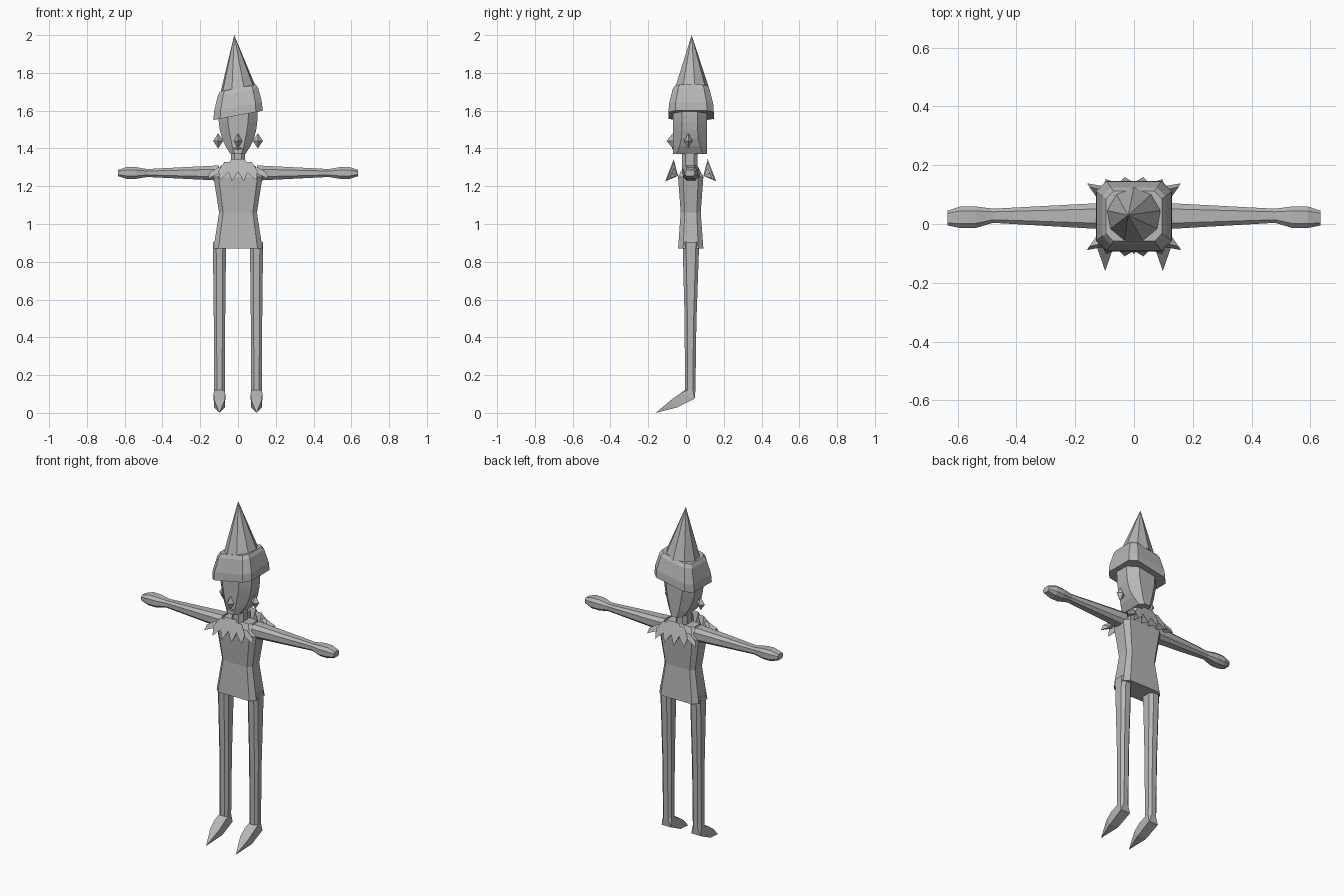
import bpy, bmesh
from mathutils import Vector

default_cube = bpy.data.objects.get("Cube")
if default_cube:
    bpy.data.objects.remove(default_cube, do_unlink=True)

grey = (.47, .47, .47, 1)
material = bpy.data.materials.new("plain grey")
material.use_nodes = True
material.diffuse_color = grey
material.node_tree.nodes["Principled BSDF"].inputs["Base Color"].default_value = grey


def finish(bm, name, paired=False):
    """Turn a bmesh into a named object, with a mirrored twin if paired."""
    bmesh.ops.recalc_face_normals(bm, faces=bm.faces)
    mesh = bpy.data.meshes.new(name)
    bm.to_mesh(mesh)
    bm.free()
    mesh.materials.append(material)
    obj = bpy.data.objects.new(name, mesh)
    bpy.context.collection.objects.link(obj)
    if paired:
        mirror = obj.modifiers.new("other side", "MIRROR")
        mirror.use_mirror_merge = False
    return obj


def ring(centre, across, along, cut=.25):
    """Rectangle with cut corners, spanned by two half-size vectors."""
    centre, across, along = Vector(centre), Vector(across), Vector(along)
    corner = 2 * cut * min(across.length, along.length)
    in_across = across - across.normalized() * corner
    in_along = along - along.normalized() * corner
    return [centre + offset for offset in (
        across - in_along, across + in_along, in_across + along, along - in_across,
        in_along - across, -across - in_along, -in_across - along, in_across - along)]


def level(z, width, y, depth, cut=.25, x=0, tilt=0):
    """Ring lying flat, or tilted sideways."""
    return ring((x, y, z), (width, 0, width * tilt), (0, depth, 0), cut)


def loft(name, rings, paired=False):
    """Skin a row of rings and close both ends."""
    bm = bmesh.new()
    loops = [[bm.verts.new(point) for point in points] for points in rings]
    for low, high in zip(loops, loops[1:]):
        for i in range(len(low)):
            bm.faces.new((low[i - 1], low[i], high[i], high[i - 1]))
    bm.faces.new(loops[0])
    bm.faces.new(loops[-1])
    return finish(bm, name, paired)


def hull(name, points, paired=False):
    """Wrap points in a flat-faced solid."""
    bm = bmesh.new()
    for point in points:
        bm.verts.new(point)
    bmesh.ops.convex_hull(bm, input=bm.verts)
    return finish(bm, name, paired)


def gem(name, centre, radii, paired=False):
    """Eight-faced solid with its points on the axes."""
    points = []
    for axis, radius in enumerate(radii):
        for sign in (-1, 1):
            point = Vector(centre)
            point[axis] += sign * radius
            points.append(point)
    return hull(name, points, paired)


# Tunic: narrow at the waist, flaring evenly to hem and chest
waist, middle = 1.06, .025
flare = [level(waist + .19 * t, .1 + .03 * abs(t), middle, .053 + .014 * abs(t), .2)
         for t in (-1, -.8, 0, .8, 1)]
shoulders = level(1.31, .09, middle, .035, .2)
loft("tunic", flare + [shoulders])
loft("neck", [level(z, .037, .02, .04) for z in (1.25, 1.4)])

# Head: the jaw curves in towards the chin, the back stays straight
chin, head_height, head_middle, steps = 1.37, .25, .02, 6
head_rings = []
for step in range(steps + 1):
    rise = step / steps
    width = .104 - .065 * (1 - rise) ** 3
    head_rings.append(level(chin + head_height * rise, width, head_middle, .09, .27))
loft("head", head_rings)
gem("nose", (0, -.07, 1.44), (.022, .033, .04))
gem("mouth", (0, -.07, 1.4), (.03, .005, .005))
gem("ears", (.105, .012, 1.44), (.027, .022, .04), paired=True)

# Tilted hat: an angular brim under a leaning cone
tilt = .19
loft("hat_brim", [level(z, width, .027, width - .01, .15, tilt=tilt)
                  for z, width in ((1.575, .13), (1.62, .127), (1.7, .107), (1.72, .095))])
bm = bmesh.new()
bmesh.ops.create_cone(bm, segments=9, radius1=.095, radius2=0, depth=.3, cap_ends=True)
for vert in bm.verts:
    is_tip = vert.co.z > 0
    vert.co.z = 2 if is_tip else 1.71 + tilt * vert.co.x
    vert.co.x -= .02 if is_tip else 0
    vert.co.y += .03
finish(bm, "hat_cone")

# Collar: a fan of pointed leaves at the front and back
leaf_count, leaf_width = 6, .03
for side, label in ((-1, "front"), (1, "back")):
    for leaf in range(leaf_count):
        spread = 2 * leaf / (leaf_count - 1) - 1
        drop = .045 * spread ** 2
        tip = Vector((.16 * spread, middle + side * (.136 - drop / 2), 1.225 + drop / 3))
        root = Vector((.085 * spread, middle + side * .09, 1.345 - drop))
        tuck = Vector((tip.x * .8, middle + side * .067, 1.255))
        belly = tip.lerp(root, .5)
        half = Vector((leaf_width, 0, 0))
        hull(f"collar_leaf_{label}_{leaf}",
             [tip, tuck, belly - half, belly + half, root - half * .7, root + half * .7])


def upright(x, y, z, depth, height):
    """Ring standing across an arm."""
    return ring((x, y, z), (0, depth, 0), (0, 0, height))


# Arms tapering to the wrist, with mitten hands
arm_height = 1.27
wrist = upright(.48, .028, arm_height, .024, .021)
palm = [upright(x, .023, arm_height, .037, .031) for x in (.54, .59)]
fingertips = upright(.635, .02, arm_height, .025, .017)
loft("arms", [upright(.1, .027, arm_height, .045, .04), wrist], paired=True)
loft("hands", [wrist, *palm, fingertips], paired=True)

# Legs tapering to the ankle
leg_x = .098
ankle = level(.12, .028, .022, .028, x=leg_x)
knee = level(.48, .03, .024, .031, x=leg_x)
hip = level(.905, .035, .026, .044, x=leg_x)
loft("legs", [ankle, knee, hip], paired=True)

# Feet: a heel block under each ankle, then a long pointed toe
half_foot = Vector((.031, 0, 0))
sole, instep, ball, knuckle = [Vector((leg_x, y, z)) for y, z in (
    (.046, .075), (-.035, .1), (-.05, .028), (-.08, .068))]
heel_sides = [p + half_foot * s for p in (sole, instep) for s in (-1, 1)]
ball_sides = [p + half_foot * s for p in (ball, knuckle) for s in (-.9, .9)]
toe_tip = Vector((leg_x, -.16, 0))
hull("heels", ankle + heel_sides, paired=True)
hull("toes", heel_sides + ball_sides + [toe_tip], paired=True)
